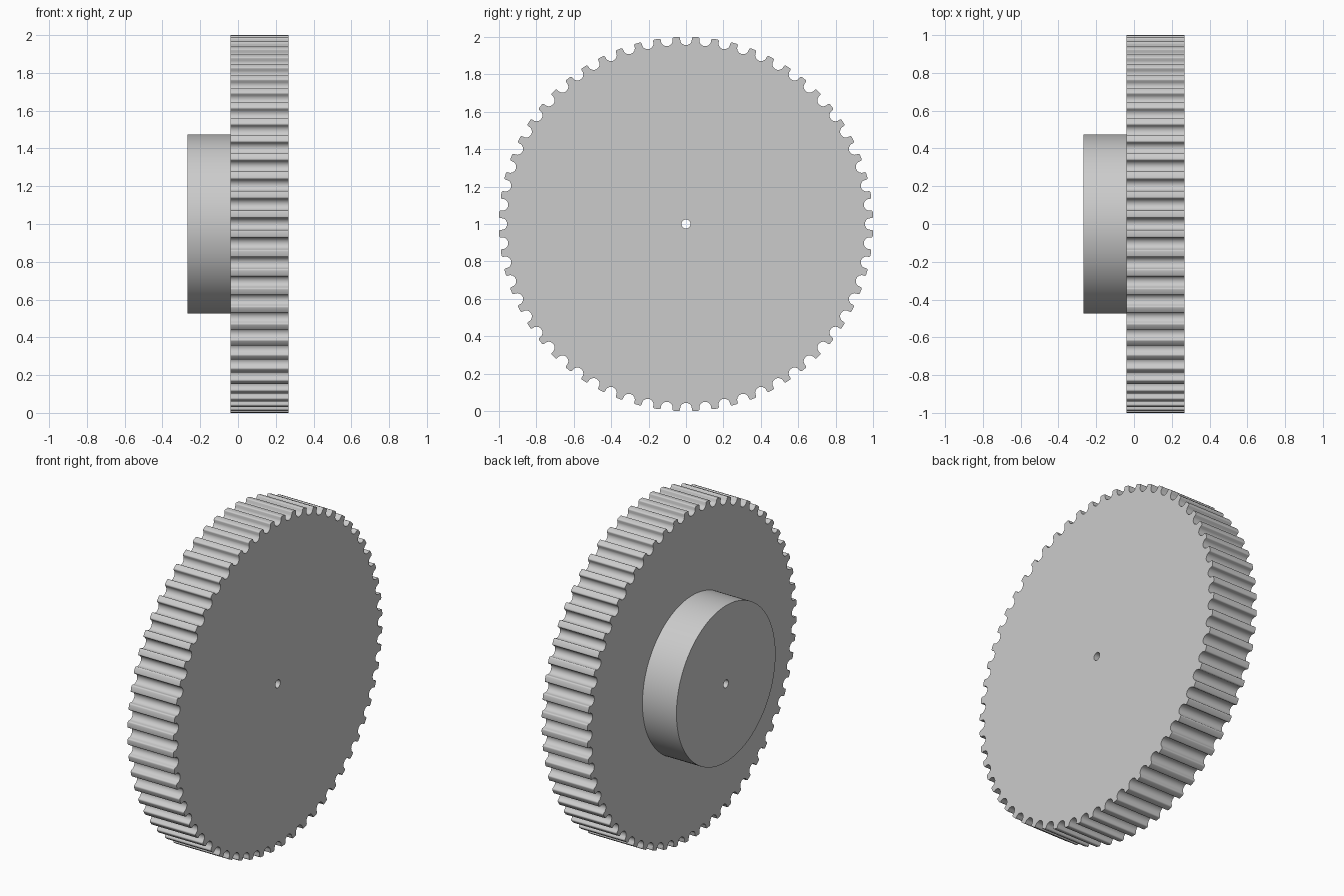
import bpy, bmesh
from math import sin, cos, pi, radians, asin
from mathutils import Vector

if "Cube" in bpy.data.objects:
    bpy.data.objects.remove(bpy.data.objects["Cube"])

TEETH = 60
R = 1.0008                      # tooth tip radius
X_HUB, X_BACK, X_FACE = -0.268, -0.04, 0.267
HUB_R, BORE_R = 0.474, 0.024


def circle(r, n):
    return [(r * cos(2 * pi * i / n), r * sin(2 * pi * i / n)) for i in range(n)]


def groove():
    """Half-round belt groove with softly rounded mouth: (sideways, depth)."""
    half = [(0.0405, 0.0), (0.0372, 0.0006), (0.0345, 0.0021),
            (0.0325, 0.0045), (0.0314, 0.0075)]
    for i in range(8):          # round bottom
        a = radians(15 + 75 * i / 7)
        half.append((0.0316 * cos(a), 0.0122 + 0.0316 * sin(a)))
    return [(-s, d) for s, d in half] + half[-2::-1]


def toothed_outline():
    pts = []
    mouth_r = (R * R - 0.0405 ** 2) ** 0.5
    for t in range(TEETH):
        a = 2 * pi * t / TEETH
        for s, d in groove():
            r = mouth_r - d
            pts.append((r * cos(a) - s * sin(a), r * sin(a) + s * cos(a)))
        b = a + pi / TEETH      # middle of the tooth land
        pts.append((R * cos(b), R * sin(b)))
    return pts


bm = bmesh.new()


def ring(pts, x):
    vs = [bm.verts.new((x, y, z + 1)) for y, z in pts]
    return vs, [bm.edges.new((vs[i - 1], vs[i])) for i in range(len(vs))]


def wall(a, b):
    for i in range(len(a[0])):
        bm.faces.new((a[0][i - 1], a[0][i], b[0][i], b[0][i - 1]))


def flat(a, b):
    bmesh.ops.triangle_fill(bm, use_beauty=True, edges=a[1] + b[1],
                            normal=Vector((1, 0, 0)))


# Section rings, from the toothed face round to the bore
outline = toothed_outline()
tooth_face, tooth_back = ring(outline, X_FACE), ring(outline, X_BACK)
hub_base, hub_end = ring(circle(HUB_R, 120), X_BACK), ring(circle(HUB_R, 120), X_HUB)
bore_end, bore_face = ring(circle(BORE_R, 32), X_HUB), ring(circle(BORE_R, 32), X_FACE)

# Walls and flat faces
wall(tooth_face, tooth_back)
wall(hub_base, hub_end)
wall(bore_end, bore_face)
flat(tooth_back, hub_base)
flat(hub_end, bore_end)
flat(bore_face, tooth_face)
bmesh.ops.recalc_face_normals(bm, faces=bm.faces)

mesh = bpy.data.meshes.new("toothed_pulley")
bm.to_mesh(mesh)
bm.free()
pulley = bpy.data.objects.new("toothed_pulley", mesh)
bpy.context.collection.objects.link(pulley)
bpy.context.view_layer.objects.active = pulley
pulley.select_set(True)
bpy.ops.object.shade_smooth_by_angle(angle=radians(30))
